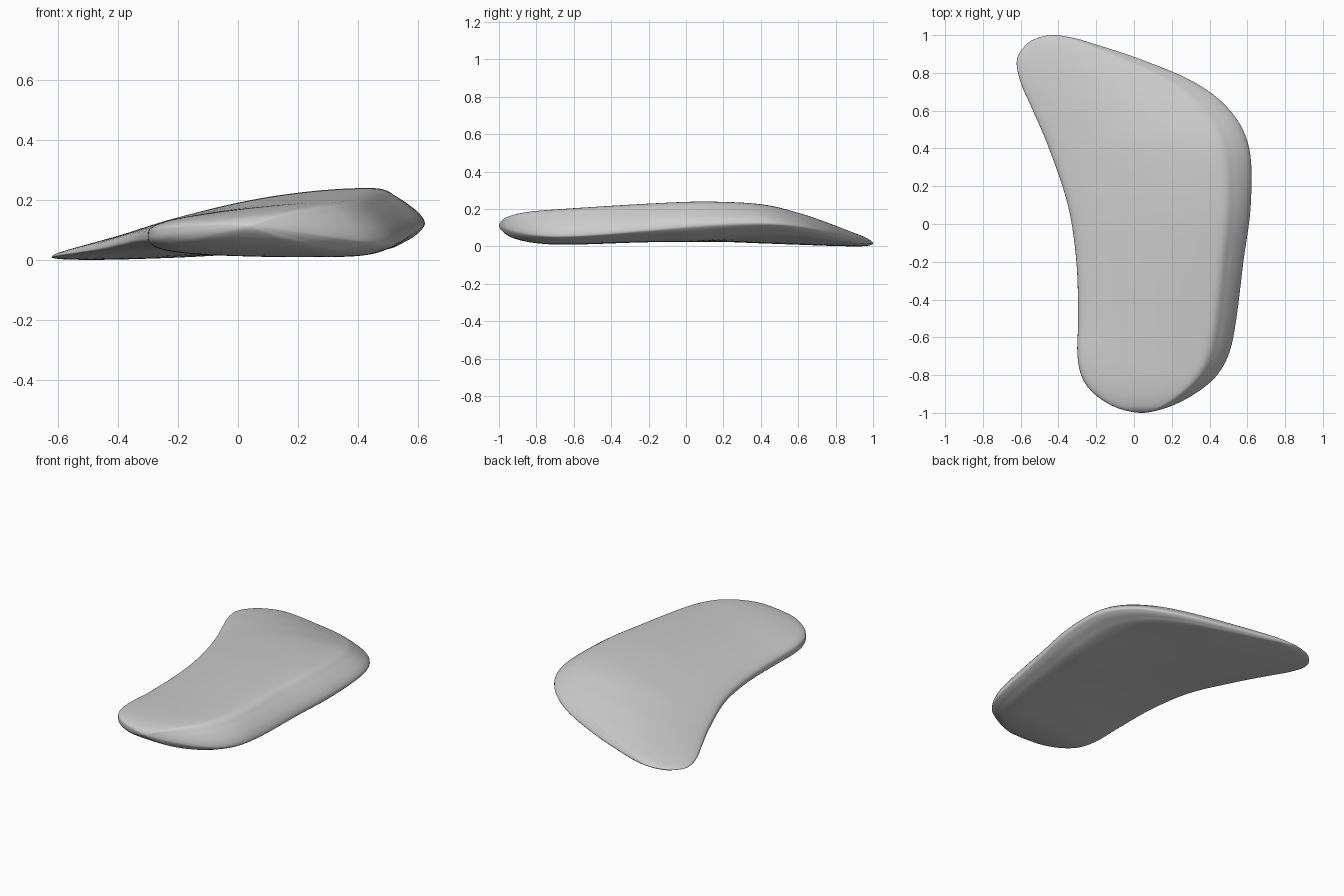
import bpy, bmesh

if "Cube" in bpy.data.objects:
    bpy.data.objects.remove(bpy.data.objects["Cube"])

# Stations along y: y, left x, right x, left edge z, right edge z, top z, bottom z
STATIONS = [
    (-1.0, .04, .04, .115, .115, .115, .115),
    (-.98, -.07, .15, .113, .105, .147, .083),
    (-.94, -.155, .25, .105, .09, .167, .055),
    (-.88, -.23, .35, .095, .075, .182, .035),
    (-.80, -.28, .44, .085, .063, .193, .021),
    (-.68, -.30, .505, .08, .058, .202, .013),
    (-.50, -.296, .542, .075, .065, .214, .016),
    (-.20, -.305, .579, .075, .09, .232, .026),
    (.10, -.35, .618, .07, .115, .243, .025),
    (.40, -.45, .610, .045, .125, .229, .014),
    (.60, -.535, .51, .03, .11, .183, .008),
    (.75, -.60, .32, .018, .08, .133, .004),
    (.87, -.62, .04, .012, .05, .087, .002),
    (.95, -.57, -.20, .012, .033, .056, .003),
    (.985, -.51, -.32, .015, .025, .037, .009),
    (1.0, -.43, -.43, .02, .02, .02, .02),
]

# Cross-section: fraction of width, fraction of height (positive = top, negative = bottom)
SECTION = [
    (0, 0), (.02, .18), (.10, .36), (.22, .53), (.36, .70), (.50, .84),
    (.65, .95), (.78, 1.0), (.86, .97), (.91, .76), (.95, .54), (.985, .28),
    (1, 0), (.975, -.33), (.94, -.57), (.89, -.83), (.80, -.97), (.60, -1),
    (.40, -.95), (.20, -.85), (.07, -.65), (.015, -.35),
]


def spline(a, b, c, d, t):
    """Catmull-Rom interpolation of tuples."""
    return tuple(.5 * (2 * q + (r - p) * t + (2 * p - 5 * q + 4 * r - s) * t * t
                       + (3 * q - p - 3 * r + s) * t ** 3)
                 for p, q, r, s in zip(a, b, c, d))


def smooth(t):
    t = min(max(t, 0), 1)
    return t * t * (3 - 2 * t)


def mirrored(s):
    """Station continued around a rounded end."""
    return (s[0], s[2], s[1], s[4], s[3], s[6], s[5])


def resample(points, steps, closed):
    n = len(points)
    if closed:
        padded = [points[-1]] + points + points[:2]
        count = n
    else:
        padded = [mirrored(points[1])] + points + [mirrored(points[-2])]
        count = n - 1
    out = [spline(*padded[i:i + 4], k / steps)
           for i in range(count) for k in range(steps)]
    return out if closed else out + [points[-1]]


stations = resample(STATIONS, 7, False)
section = resample(SECTION, 5, True)

# Loft the pad body through all stations
bm = bmesh.new()
rings = []
for y, xl, xr, zl, zr, top, bottom in stations:
    ring = []
    fullness = min(max(1 + .4 * y, .7), 1.2)  # rounder at the front, flatter at the back
    back = smooth((y + .05) / .6)  # the underside slopes up to the right at the back
    for u, h in section:
        edge = zl + (zr - zl) * smooth((u - .05) / .8)
        if h >= 0:
            if u < .78:
                h = h ** fullness
            z = edge + (top - edge) * h
        else:
            h *= 1 - .42 * back * smooth((u - .1) / .85)
            z = edge + (edge - bottom) * h
        ring.append(bm.verts.new((xl + (xr - xl) * u, y, z)))
    rings.append(ring)
n = len(section)
for a, b in zip(rings, rings[1:]):
    for i in range(n):
        j = (i + 1) % n
        bm.faces.new((a[i], a[j], b[j], b[i]))
bmesh.ops.remove_doubles(bm, verts=bm.verts, dist=1e-5)
bmesh.ops.recalc_face_normals(bm, faces=bm.faces)

# Rest the lowest point on the ground
low = min(v.co.z for v in bm.verts)
for v in bm.verts:
    v.co.z -= low
for f in bm.faces:
    f.smooth = True

mesh = bpy.data.meshes.new("curved_pad")
bm.to_mesh(mesh)
bm.free()
pad = bpy.data.objects.new("curved_pad", mesh)
bpy.context.collection.objects.link(pad)
